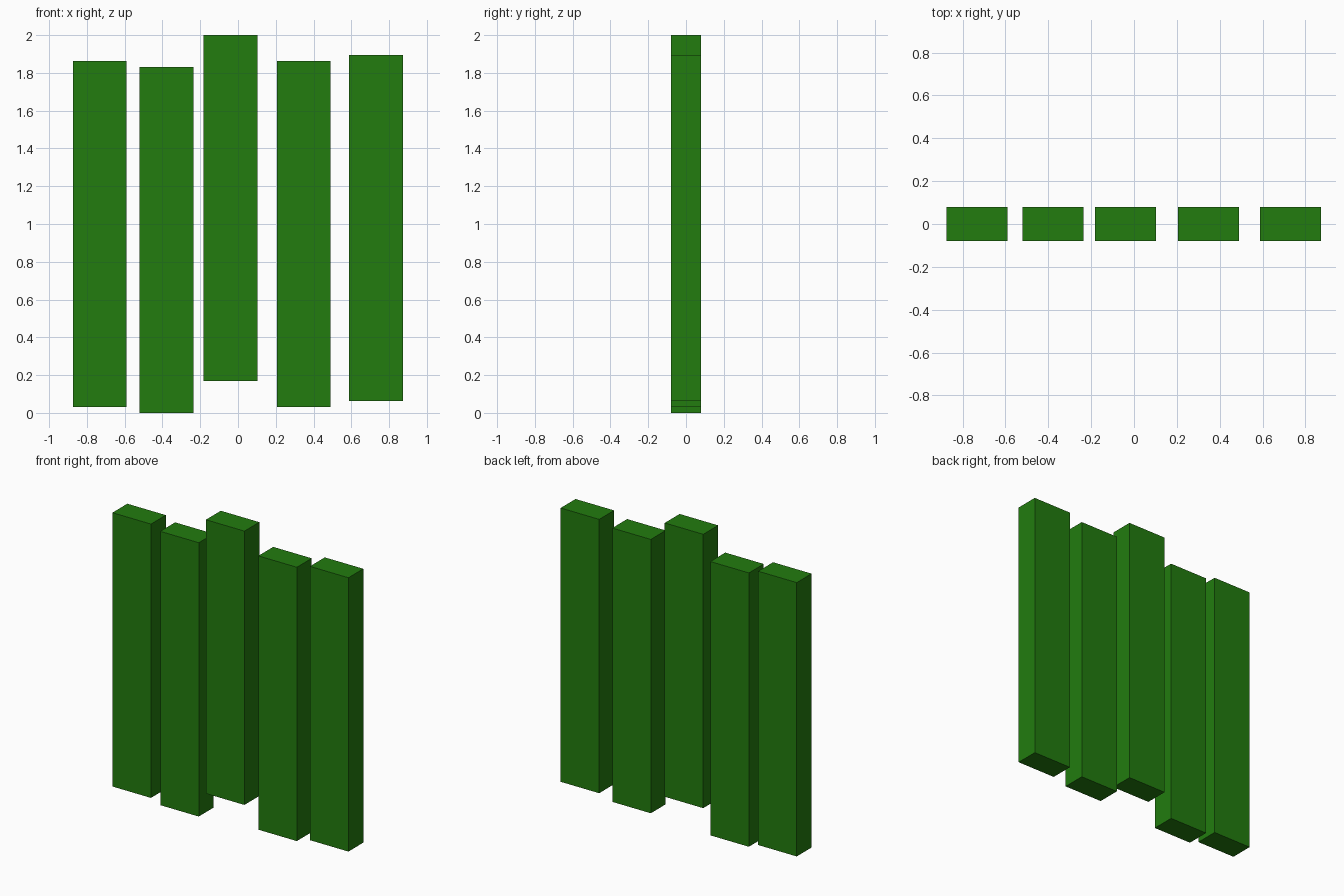
import bpy

if "Cube" in bpy.data.objects:
    bpy.data.objects.remove(bpy.data.objects["Cube"])

# One flat green for all slats
green = bpy.data.materials.new("leaf_green")
green.diffuse_color = (0.016, 0.2, 0.0045, 1.0)
green.use_nodes = True
green.node_tree.nodes["Principled BSDF"].inputs["Base Color"].default_value = green.diffuse_color

WIDTH, DEPTH, HEIGHT = 0.285, 0.157, 1.832

# Centre x and bottom z of each upright slat
SLATS = [(-0.732, 0.03), (-0.378, 0.0), (-0.040, 0.168), (0.348, 0.03), (0.730, 0.062)]


def slat(index, x, bottom):
    bpy.ops.mesh.primitive_cube_add(size=1, location=(x, 0, bottom + HEIGHT / 2))
    ob = bpy.context.object
    ob.name = f"slat_{index}"
    ob.scale = (WIDTH, DEPTH, HEIGHT)
    bpy.ops.object.transform_apply(location=False, rotation=False, scale=True)
    ob.data.materials.append(green)


# Row of staggered slats
for i, (x, bottom) in enumerate(SLATS, 1):
    slat(i, x, bottom)
